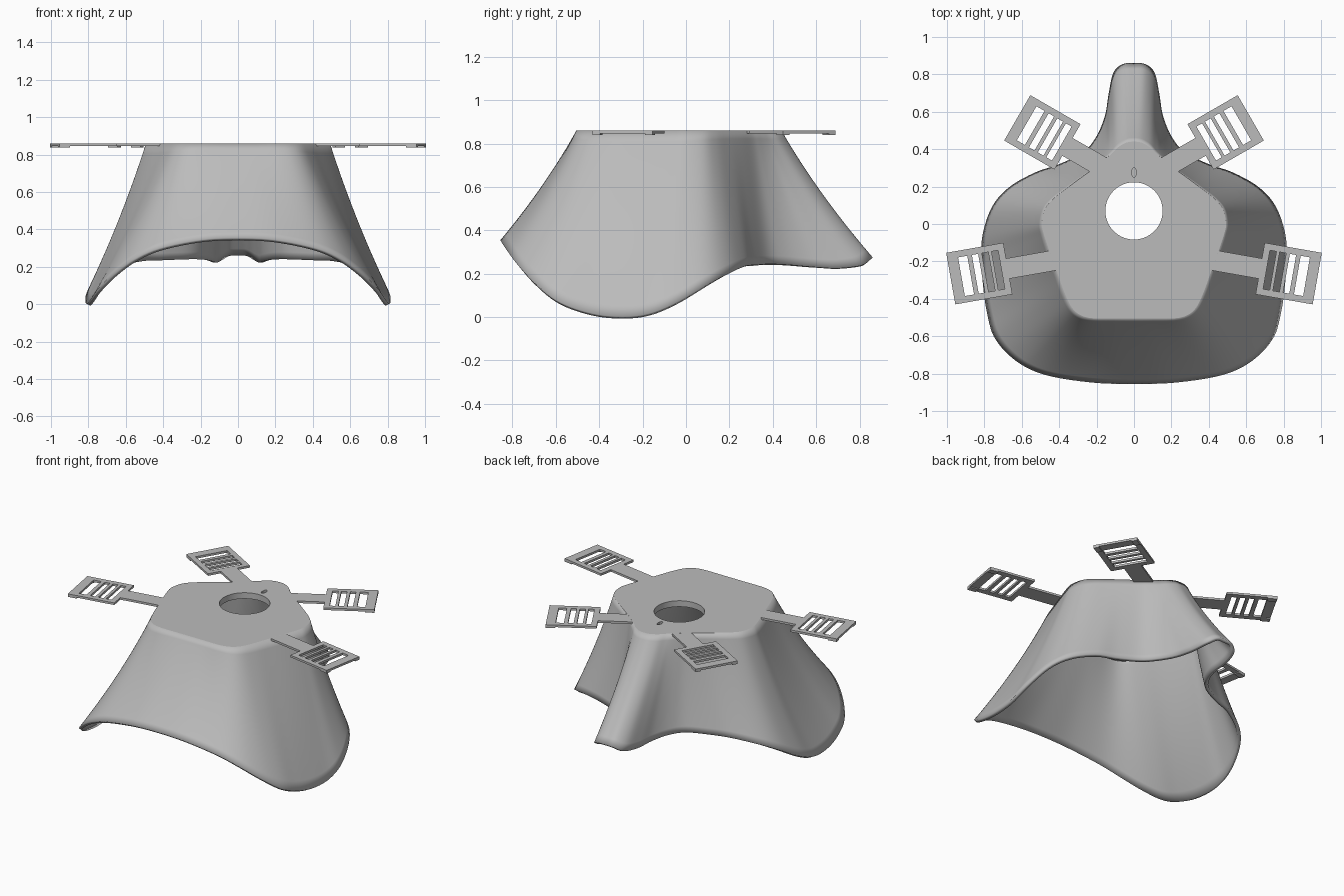
import bpy
import bmesh
from math import radians, pi, atan2, cos, sin
from mathutils import Matrix, Vector

default = bpy.data.objects.get("Cube")
if default:
    bpy.data.objects.remove(default, do_unlink=True)

TOP = 0.86
HOLE = Vector((0, 0.07))
HOLE_RADIUS = 0.153

grey = bpy.data.materials.new("matte_grey")
grey.use_nodes = True
grey.diffuse_color = (0.5, 0.5, 0.5, 1)
grey.node_tree.nodes["Principled BSDF"].inputs["Base Color"].default_value = grey.diffuse_color


def add_object(name, bm, smooth_angle=None):
    """Turn a bmesh into a grey object in the scene."""
    mesh = bpy.data.meshes.new(name)
    bm.to_mesh(mesh)
    bm.free()
    mesh.materials.append(grey)
    obj = bpy.data.objects.new(name, mesh)
    bpy.context.collection.objects.link(obj)
    if smooth_angle:
        bpy.ops.object.select_all(action="DESELECT")
        obj.select_set(True)
        bpy.context.view_layer.objects.active = obj
        bpy.ops.object.shade_smooth_by_angle(angle=radians(smooth_angle))
    return obj


def bridge(bm, upper, lower):
    """Quads between two closed loops of equal length."""
    for i in range(len(upper)):
        j = (i + 1) % len(upper)
        bm.faces.new((upper[i], upper[j], lower[j], lower[i]))


# Half outline from nose to chin: top x, y, then rim x, y, z
HALF = [
    (0, .44, 0, .86, .275),
    (.04, .435, .06, .855, .27),
    (.085, .41, .11, .81, .24),
    (.12, .375, .135, .70, .225),
    (.145, .355, .155, .58, .232),
    (.175, .33, .20, .47, .242),
    (.21, .30, .27, .385, .245),
    (.28, .25, .40, .32, .24),
    (.36, .19, .53, .275, .235),
    (.43, .135, .67, .195, .20),
    (.475, .08, .76, .09, .145),
    (.492, 0, .81, -.06, .06),
    (.48, -.06, .815, -.2, .01),
    (.45, -.15, .805, -.35, .005),
    (.41, -.26, .785, -.48, .03),
    (.37, -.37, .75, -.6, .08),
    (.33, -.45, .67, -.7, .16),
    (.28, -.49, .56, -.775, .24),
    (.21, -.505, .42, -.82, .30),
    (.1, -.505, .2, -.85, .345),
    (0, -.505, 0, -.855, .355),
]


def mirrored(row):
    return (-row[0], row[1], -row[2], row[3], row[4])


def smooth_loop(rows, steps):
    """Closed Catmull-Rom curve through the rows."""
    result = []
    n = len(rows)
    for i in range(n):
        p0, p1, p2, p3 = (Vector(rows[(i + k) % n]) for k in (-1, 0, 1, 2))
        for s in range(steps):
            t = s / steps
            result.append((2 * p1 + (p2 - p0) * t
                           + (2 * p0 - 5 * p1 + 4 * p2 - p3) * t ** 2
                           + (3 * p1 - p0 - 3 * p2 + p3) * t ** 3) / 2)
    return result


loop = smooth_loop(HALF + [mirrored(r) for r in HALF[-2:0:-1]], 5)

# Face shell: flared wall lofted from the top outline to the wavy rim
bm = bmesh.new()
rings = []
LEVELS = 16
for level in range(LEVELS + 1):
    t = level / LEVELS
    flare = 0.8 * t + 0.2 * t * t
    ring = []
    for tx, ty, bx, by, bz in loop:
        ring.append(bm.verts.new((tx + (bx - tx) * flare,
                                  ty + (by - ty) * flare,
                                  TOP + (bz - TOP) * t)))
    rings.append(ring)
for upper, lower in zip(rings, rings[1:]):
    bridge(bm, upper, lower)
shell = add_object("face_shell", bm, 40)
wall = shell.modifiers.new("wall", "SOLIDIFY")
wall.thickness = 0.022
wall.offset = -1

# Top plate with a round opening
bm = bmesh.new()


def plate_ring(z, scale=None):
    """Outline ring when scale is given, otherwise the opening ring."""
    verts = []
    for row in loop:
        offset = Vector(row[:2]) - HOLE
        if scale:
            p = HOLE + offset * scale
        else:
            a = atan2(offset.y, offset.x)
            p = HOLE + HOLE_RADIUS * Vector((cos(a), sin(a)))
        verts.append(bm.verts.new((p.x, p.y, z)))
    return verts


FLOOR = TOP - 0.04
cycle = [plate_ring(TOP), plate_ring(TOP, 1), plate_ring(FLOOR, 0.98), plate_ring(FLOOR)]
for k in range(4):
    bridge(bm, cycle[k], cycle[(k + 1) % 4])
bmesh.ops.recalc_face_normals(bm, faces=bm.faces)
plate = add_object("top_plate", bm, 30)

# Small oblong recess between the opening and the nose
bm = bmesh.new()
bmesh.ops.create_cone(bm, cap_ends=True, segments=24, radius1=0.012, radius2=0.012, depth=0.03)
bmesh.ops.scale(bm, vec=(1, 2.2, 1), verts=bm.verts)
bmesh.ops.translate(bm, vec=(0, 0.275, TOP), verts=bm.verts)
cutter = add_object("recess_cutter", bm)
cutter.hide_render = True
cutter.hide_viewport = True
cut = plate.modifiers.new("recess", "BOOLEAN")
cut.operation = "DIFFERENCE"
cut.object = cutter

# Strap arms: a narrow neck ending in a slotted buckle
SLOTS = [(-.12, -.085), (-.067, -.032), (-.012, .022), (.047, .097)]
BUCKLE_END = 0.155
V_CUTS = [-.14, -.105, -.055, .055, .105, .14]


def in_arm(u, v):
    if u < -BUCKLE_END:
        return abs(v) < 0.055
    return abs(v) > 0.105 or not any(a < u < b for a, b in SLOTS)


def in_tab(u, v):
    return u > 0.1 and abs(v) > 0.105


def add_panel(name, rule, neck, top, depth, place):
    """Flat panel made of the grid cells that pass the rule."""
    u_cuts = [-neck, -BUCKLE_END] + [c for s in SLOTS for c in s] + [0.115, BUCKLE_END]
    bm = bmesh.new()
    for u0, u1 in zip(u_cuts, u_cuts[1:]):
        for v0, v1 in zip(V_CUTS, V_CUTS[1:]):
            if rule((u0 + u1) / 2, (v0 + v1) / 2):
                corners = ((u0, v0), (u1, v0), (u1, v1), (u0, v1))
                bm.faces.new([bm.verts.new((u, v, top)) for u, v in corners])
    bmesh.ops.remove_doubles(bm, verts=bm.verts, dist=0.0001)
    bmesh.ops.transform(bm, matrix=place, verts=bm.verts)
    panel = add_object(name, bm)
    thick = panel.modifiers.new("thickness", "SOLIDIFY")
    thick.thickness = depth
    thick.offset = -1


# Buckle centre x, y, outward angle, neck length
ARMS = {"upper": (.49, .49, 30, .37), "lower": (.827, -.265, -10, .42)}
for level, (x, y, angle, neck) in ARMS.items():
    for side, sign in (("left", 1), ("right", -1)):
        turn = radians(angle) if sign > 0 else pi - radians(angle)
        place = Matrix.Translation((sign * x, y, 0)) @ Matrix.Rotation(turn, 4, "Z")
        add_panel(f"{level}_{side}_strap_arm", in_arm, neck, TOP - 0.0005, 0.014, place)
        add_panel(f"{level}_{side}_buckle_tabs", in_tab, neck, TOP - 0.014, 0.007, place)
